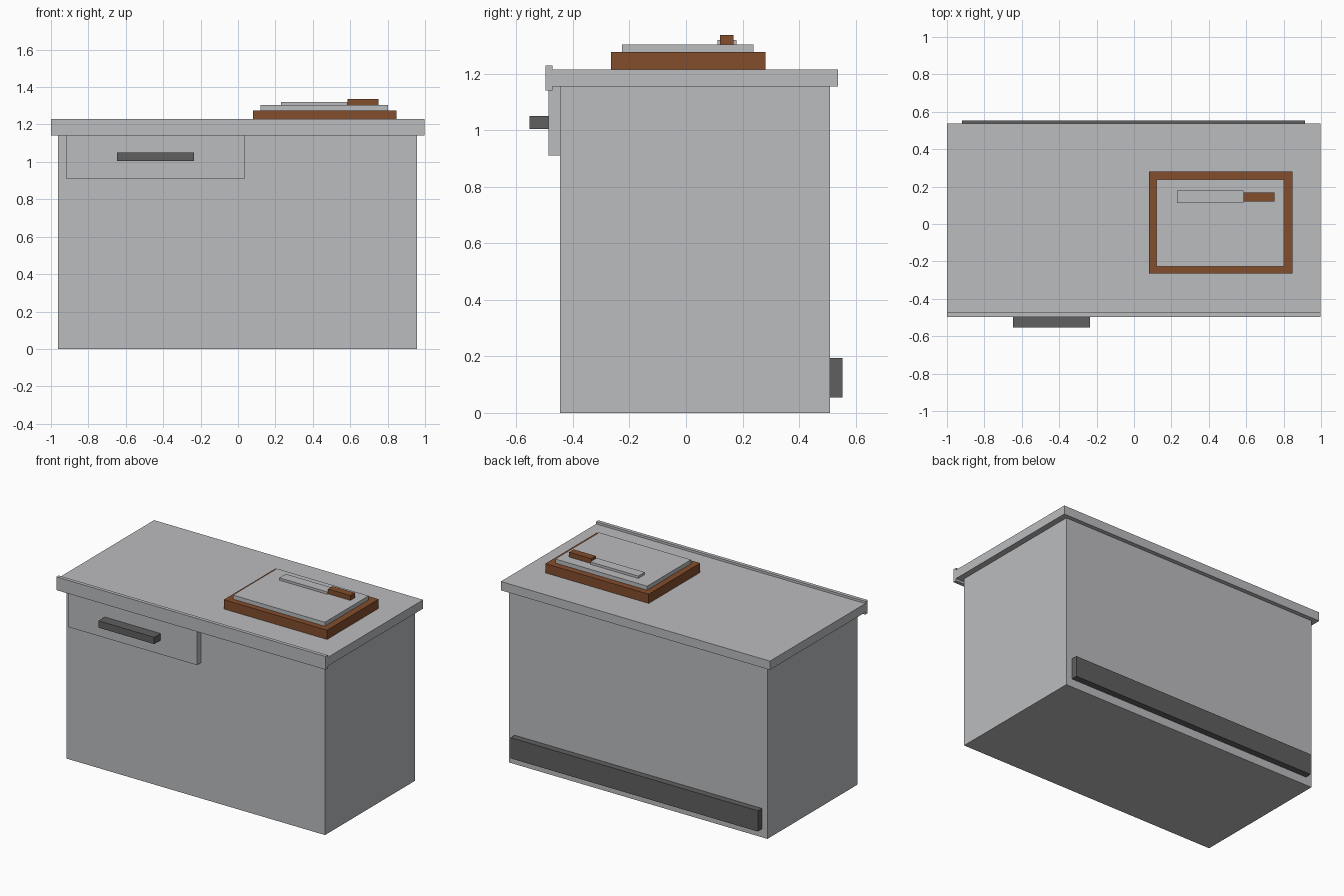
import bpy
import bmesh
from mathutils import Vector

cube = bpy.data.objects.get("Cube")
if cube:
    bpy.data.objects.remove(cube, do_unlink=True)


def material(name, rgb):
    m = bpy.data.materials.new(name)
    m.use_nodes = True
    color = (*rgb, 1)
    m.diffuse_color = color
    m.node_tree.nodes["Principled BSDF"].inputs["Base Color"].default_value = color
    return m


grey = material("light grey", (0.50, 0.505, 0.52))
dark = material("dark grey", (0.115, 0.115, 0.115))
wood = material("brown wood", (0.23, 0.075, 0.025))


def box(name, x, y, z, mat):
    """Flat-sided block spanning the given (low, high) ranges."""
    bm = bmesh.new()
    bmesh.ops.create_cube(bm, size=1)
    for v in bm.verts:
        v.co = Vector([(r[0] + r[1]) / 2 + c * (r[1] - r[0])
                       for c, r in zip(v.co, (x, y, z))])
    mesh = bpy.data.meshes.new(name)
    bm.to_mesh(mesh)
    bm.free()
    mesh.materials.append(mat)
    obj = bpy.data.objects.new(name, mesh)
    bpy.context.collection.objects.link(obj)
    return obj


# Cabinet and worktop with a raised front lip
box("cabinet", (-0.962, 0.958), (-0.445, 0.51), (0, 1.155), grey)
box("worktop", (-1, 0.998), (-0.473, 0.538), (1.155, 1.214), grey)
box("worktop_lip", (-1, 0.998), (-0.497, -0.473), (1.14, 1.229), grey)

# Drawer and its pull
box("drawer", (-0.92, 0.037), (-0.487, -0.445), (0.91, 1.155), grey)
box("drawer_handle", (-0.648, -0.234), (-0.554, -0.487), (1.004, 1.05), dark)

# Kick board along the back
box("back_kick_board", (-0.92, 0.915), (0.51, 0.553), (0.055, 0.194), dark)

# Cutting board with a knife lying on it
box("cutting_board", (0.08, 0.847), (-0.265, 0.281), (1.214, 1.276), wood)
box("board_plate", (0.121, 0.803), (-0.226, 0.239), (1.276, 1.303), grey)
box("knife_blade", (0.229, 0.585), (0.111, 0.179), (1.303, 1.319), grey)
box("knife_handle", (0.585, 0.75), (0.12, 0.168), (1.303, 1.336), wood)
